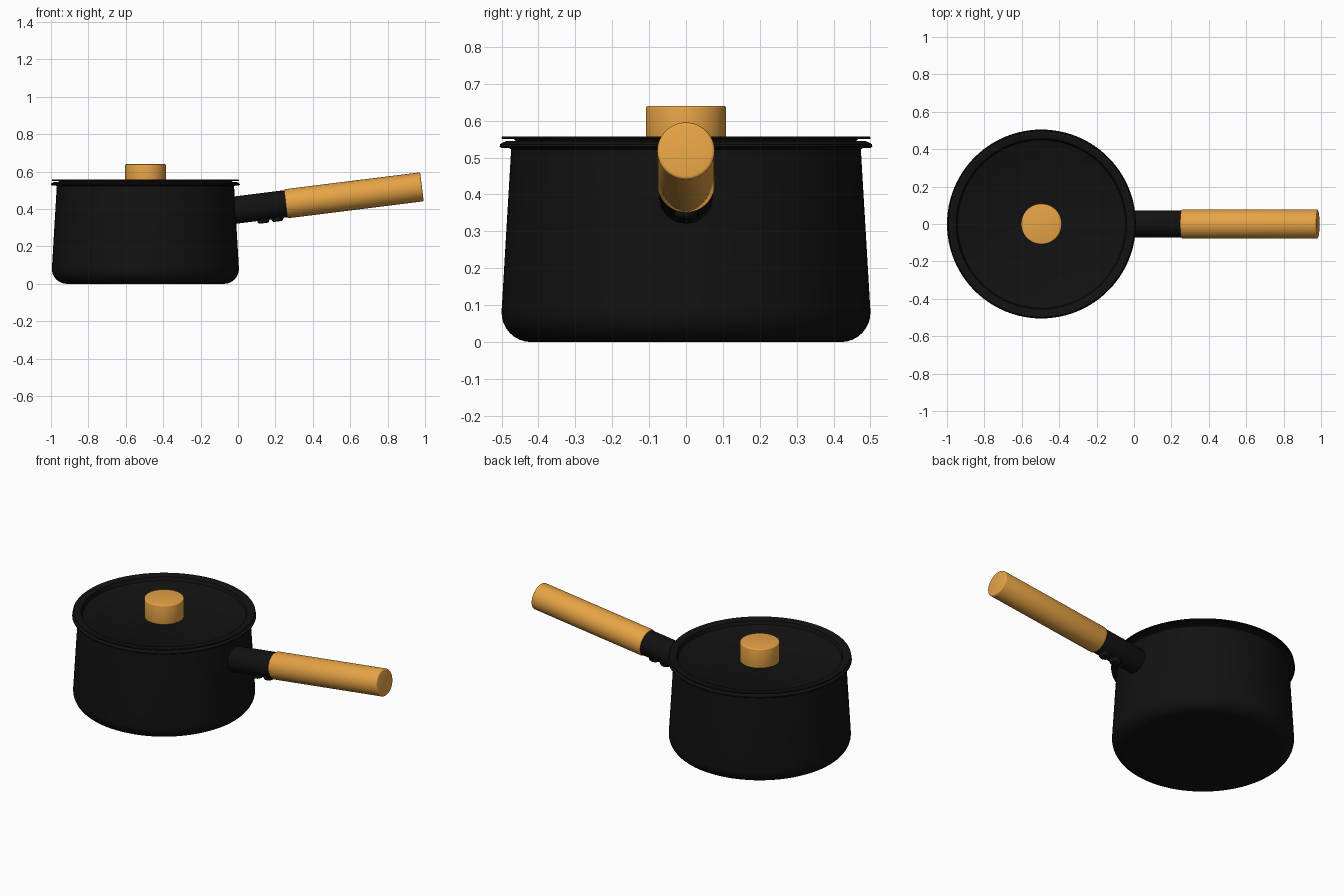
import bpy, math
from mathutils import Matrix, Vector

if "Cube" in bpy.data.objects:
    bpy.data.objects.remove(bpy.data.objects["Cube"])

CX = -0.495
SEG = 96


def material(name, rgb):
    m = bpy.data.materials.new(name)
    m.diffuse_color = (*rgb, 1)
    m.use_nodes = True
    m.node_tree.nodes["Principled BSDF"].inputs["Base Color"].default_value = m.diffuse_color
    return m


black = material("black_enamel", (0.006, 0.006, 0.006))
wood = material("warm_wood", (0.80, 0.37, 0.06))


def arc(cx, cz, r, a0, a1, n=6):
    return [(cx + r * math.cos(math.radians(a0 + (a1 - a0) * i / n)),
             cz + r * math.sin(math.radians(a0 + (a1 - a0) * i / n))) for i in range(n + 1)]


def lathe(name, profile, mat, matrix, seg=SEG):
    """Revolve (radius, height) points about local z; radius 0 is a pole."""
    verts, faces, rings = [], [], []
    for r, z in profile:
        n = 1 if r < 1e-6 else seg
        rings.append(range(len(verts), len(verts) + n))
        verts += [(r * math.cos(2 * math.pi * k / seg), r * math.sin(2 * math.pi * k / seg), z)
                  for k in range(n)]
    for a, b in zip(rings, rings[1:]):
        for k in range(seg):
            j = (k + 1) % seg
            if len(a) == 1:
                faces.append((a[0], b[j], b[k]))
            elif len(b) == 1:
                faces.append((a[k], a[j], b[0]))
            else:
                faces.append((a[k], a[j], b[j], b[k]))
    me = bpy.data.meshes.new(name)
    me.from_pydata([matrix @ Vector(v) for v in verts], [], faces)
    me.materials.append(mat)
    ob = bpy.data.objects.new(name, me)
    bpy.context.collection.objects.link(ob)
    bpy.ops.object.select_all(action='DESELECT')
    ob.select_set(True)
    bpy.context.view_layer.objects.active = ob
    bpy.ops.object.shade_smooth_by_angle(angle=math.radians(35))
    return ob


def rod(name, r, h, bevel, mat, matrix, seg=48):
    prof = [(0, 0)] + arc(r - bevel, bevel, bevel, -90, 0, 3)
    prof += arc(r - bevel, h - bevel, bevel, 0, 90, 3) + [(0, h)]
    return lathe(name, prof, mat, matrix, seg)


centre = Matrix.Translation((CX, 0, 0))

# Pot: tapered wall, rounded base, flared rim, hollow inside
outer = [(0, 0)] + arc(0.42, 0.08, 0.08, -90, 3, 8)
rim = [(0.474, 0.522), (0.480, 0.526), (0.500, 0.526), (0.505, 0.530),
       (0.504, 0.536), (0.498, 0.540), (0.486, 0.545), (0.474, 0.545), (0.464, 0.535)]
inner = arc(0.42, 0.08, 0.066, 3, -90, 8) + [(0, 0.014)]
lathe("pot_body", outer + rim + inner, black, centre)

# Lid: flat rim around a shallow recessed disc
lathe("lid", [(0, 0.518), (0.445, 0.518), (0.455, 0.523), (0.461, 0.545), (0.466, 0.550),
              (0.498, 0.550), (0.501, 0.553), (0.498, 0.557), (0.462, 0.557),
              (0.456, 0.553), (0.449, 0.530), (0.443, 0.526), (0, 0.526)], black, centre)

# Lid knob
rod("lid_knob", 0.109, 0.118, 0.006, wood, Matrix.Translation((CX, 0, 0.522)))

# Handle: black socket and wooden grip share one tilted axis
tilt = math.radians(7.1)
axis = Matrix.Translation((0.255, 0, 0.428)) @ Matrix.Rotation(math.pi / 2 - tilt, 4, 'Y')
rod("handle_grip", 0.078, 0.734, 0.008, wood, axis)
rod("handle_socket", 0.073, 0.285, 0.003, black, axis @ Matrix.Translation((0, 0, -0.283)))

# Two domed rivets beneath the socket
for i, x in enumerate((0.133, 0.208)):
    z = 0.428 + (x - 0.255) * math.tan(tilt) - 0.055
    m = Matrix.Translation((x, 0, z)) @ Matrix.Rotation(math.pi - tilt, 4, 'Y')
    lathe(f"handle_rivet_{i + 1}",
          [(0, -0.01), (0.032, -0.01), (0.032, 0.020)] + arc(0.018, 0.020, 0.014, 0, 90, 5) + [(0, 0.034)],
          black, m, 24)
